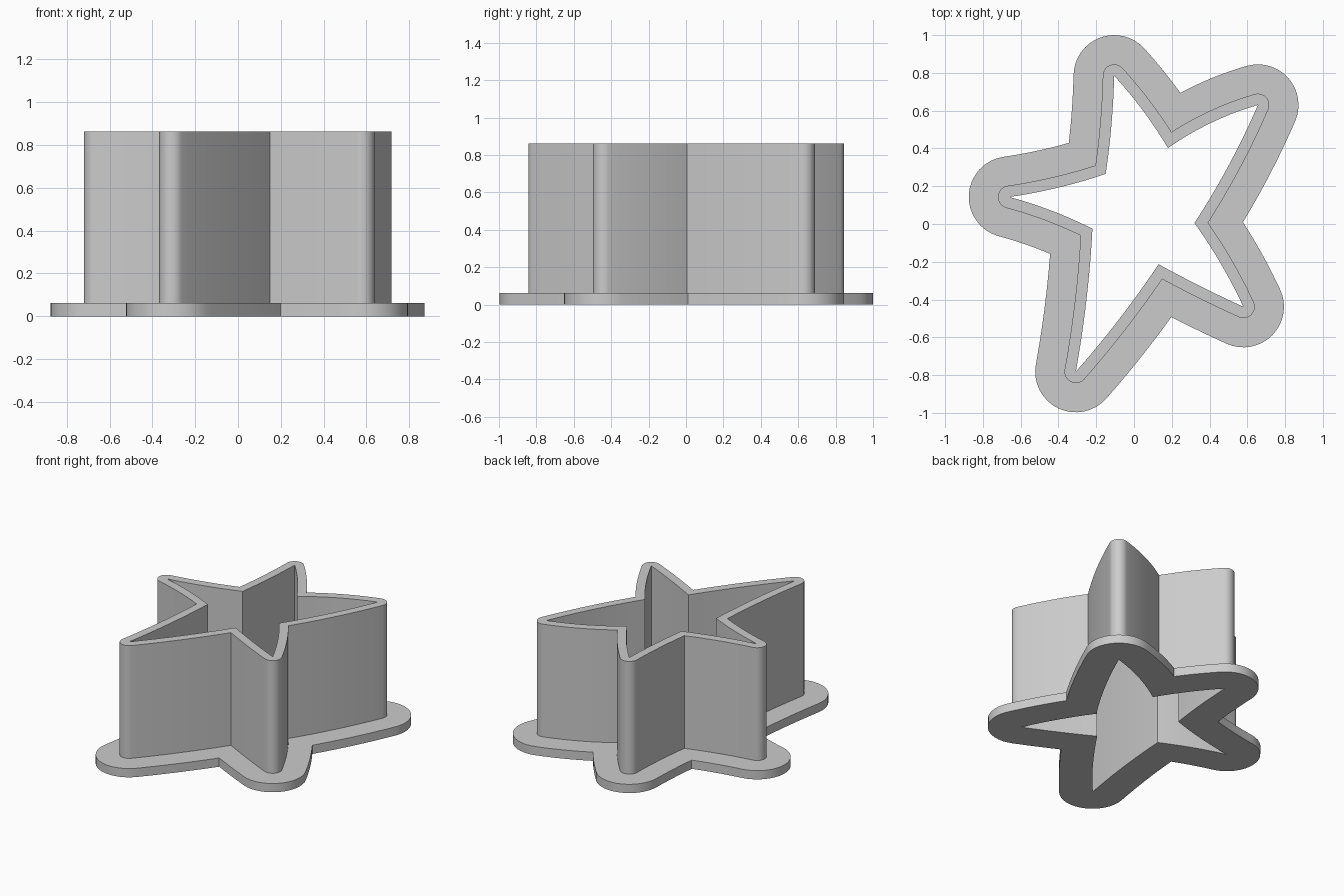
import bpy, bmesh, math
from mathutils import Vector
from mathutils.geometry import intersect_line_line_2d

cube = bpy.data.objects.get("Cube")
if cube:
    bpy.data.objects.remove(cube, do_unlink=True)

# Inner outline, clockwise: arm tip, following notch, bulge of the side before and after the notch
ARMS = [((-0.105, 0.785), (0.18, 0.402), 0.012, 0.022),
        ((0.656, 0.63), (0.32, 0.005), 0.015, 0.012),
        ((0.579, -0.438), (0.13, -0.213), 0.005, 0.012),
        ((-0.308, -0.782), (-0.22, -0.025), -0.012, -0.012),
        ((-0.66, 0.143), (-0.15, 0.265), -0.012, -0.008)]
HEIGHT, BASE = 0.862, 0.062
WALL, FLANGE = 0.06, 0.215
SIDE_STEPS, TIP_STEPS = 14, 16


def left_normal(v):
    return Vector((-v.y, v.x)).normalized()


def make_side(a, b, bulge):
    """Gently bowed side as a function of position and outward offset."""
    a, b = Vector(a), Vector(b)
    mid = (a + b) / 2 + left_normal(b - a) * bulge * 2

    def point(t, d):
        p = a * (1 - t) ** 2 + mid * 2 * t * (1 - t) + b * t * t
        return p + left_normal((mid - a) * (1 - t) + (b - mid) * t) * d
    return point


def meeting(f, g, d):
    """Positions on two neighbouring sides where their offsets cross at a notch."""
    n = 80
    fs = [f(i / n, d) for i in range(n + 1)]
    gs = [g(i / n, d) for i in range(n + 1)]
    for i in range(n):
        for j in range(n):
            hit = intersect_line_line_2d(fs[i], fs[i + 1], gs[j], gs[j + 1])
            if hit:
                u = (hit - fs[i]).length / (fs[i + 1] - fs[i]).length
                v = (hit - gs[j]).length / (gs[j + 1] - gs[j]).length
                return (i + u) / n, (j + v) / n
    return 1.0, 0.0


sides = []
for i, (tip, notch, before, after) in enumerate(ARMS):
    next_tip = ARMS[(i + 1) % len(ARMS)][0]
    sides.append((make_side(tip, notch, before), make_side(notch, next_tip, after)))


def outline(d):
    """Star outline grown by d: round at the tips, sharp in the notches."""
    pts = []
    for i, (f, g) in enumerate(sides):
        tip = Vector(ARMS[i][0])
        start = sides[i - 1][1](1, 1) - tip
        sweep = start.angle_signed(f(0, 1) - tip)
        angle = math.atan2(start.y, start.x)
        for k in range(TIP_STEPS):
            a = angle - abs(sweep) * k / TIP_STEPS
            pts.append(tip + Vector((math.cos(a), math.sin(a))) * d)
        tf, tg = meeting(f, g, d) if d else (1.0, 0.0)
        pts += [f(tf * k / SIDE_STEPS, d) for k in range(SIDE_STEPS + 1)]
        pts += [g(tg + (1 - tg) * k / SIDE_STEPS, d) for k in range(1, SIDE_STEPS)]
    return pts


# Closed cross-section swept around the star
inner, wall, flange = outline(0), outline(WALL), outline(FLANGE)
section = [(inner, HEIGHT), (inner, 0), (flange, 0),
           (flange, BASE), (wall, BASE), (wall, HEIGHT)]

bm = bmesh.new()
rings = [[bm.verts.new((p.x, p.y, z)) for p in pts] for pts, z in section]
count = len(inner)
for r, ring in enumerate(rings):
    other = rings[(r + 1) % len(rings)]
    for k in range(count):
        m = (k + 1) % count
        bm.faces.new((ring[k], ring[m], other[m], other[k]))
bmesh.ops.remove_doubles(bm, verts=bm.verts, dist=0.0004)
bmesh.ops.recalc_face_normals(bm, faces=bm.faces)

mesh = bpy.data.meshes.new("star_cutter")
bm.to_mesh(mesh)
bm.free()
cutter = bpy.data.objects.new("star_cutter", mesh)
bpy.context.collection.objects.link(cutter)

# Plain grey plastic
grey = bpy.data.materials.new("light_grey")
grey.use_nodes = True
colour = (0.6, 0.6, 0.6, 1)
grey.diffuse_color = colour
grey.node_tree.nodes["Principled BSDF"].inputs["Base Color"].default_value = colour
mesh.materials.append(grey)

bpy.ops.object.select_all(action="DESELECT")
cutter.select_set(True)
bpy.context.view_layer.objects.active = cutter
bpy.ops.object.shade_smooth_by_angle(angle=math.radians(30))
